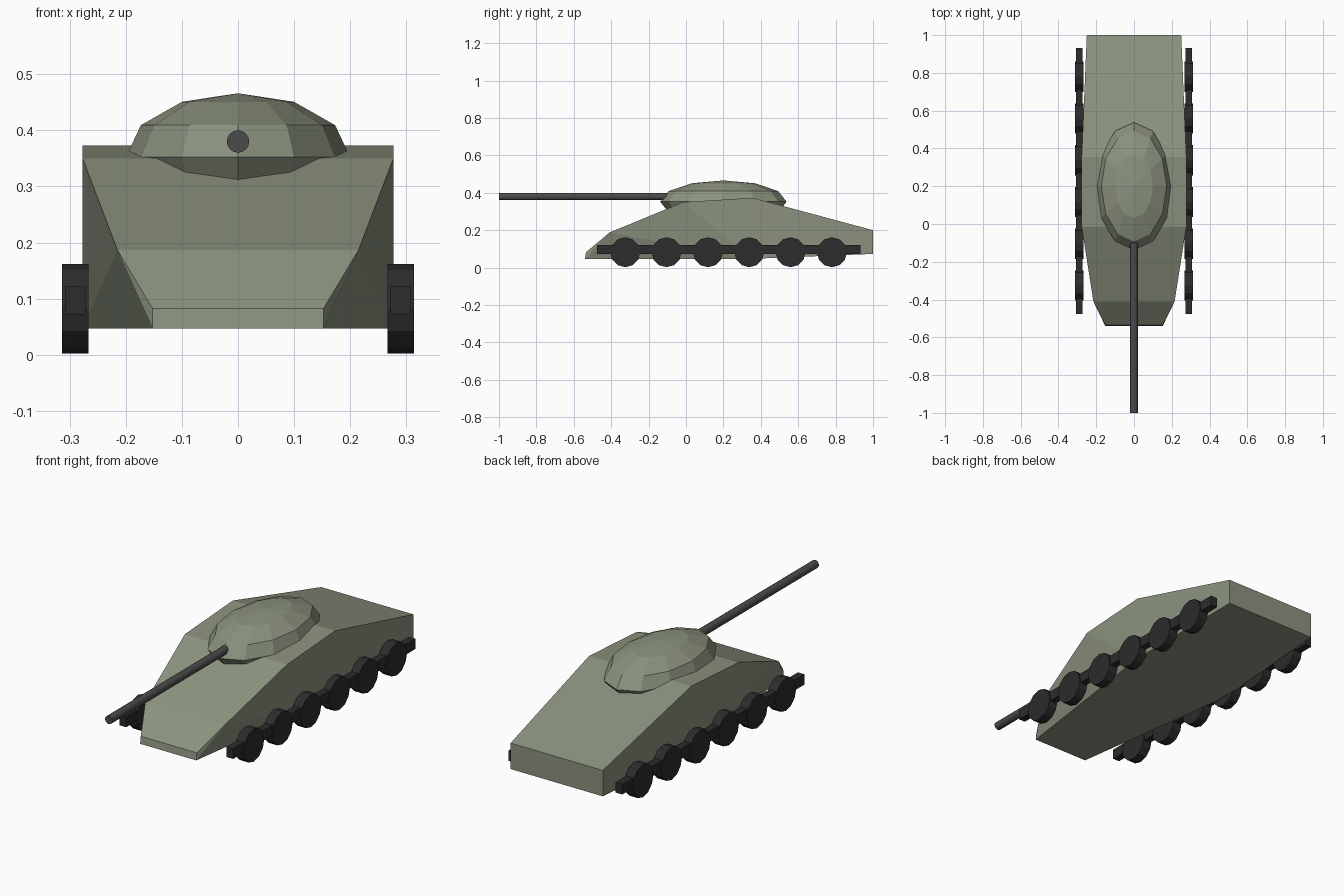
import bpy, bmesh
from math import pi
from mathutils import Matrix

if "Cube" in bpy.data.objects:
    bpy.data.objects.remove(bpy.data.objects["Cube"])


def material(name, color):
    mat = bpy.data.materials.new(name)
    mat.diffuse_color = (*color, 1)
    mat.use_nodes = True
    mat.node_tree.nodes["Principled BSDF"].inputs["Base Color"].default_value = mat.diffuse_color
    return mat


OLIVE = material("olive_paint", (0.26, 0.29, 0.21))
STEEL = material("gun_steel", (0.07, 0.07, 0.07))
RUBBER = material("dark_rubber", (0.025, 0.025, 0.025))


def add_object(name, bm, mat):
    bmesh.ops.recalc_face_normals(bm, faces=bm.faces)
    mesh = bpy.data.meshes.new(name)
    bm.to_mesh(mesh)
    bm.free()
    mesh.materials.append(mat)
    obj = bpy.data.objects.new(name, mesh)
    bpy.context.collection.objects.link(obj)
    return obj


def cylinder(name, radius, depth, sides, matrix, mat):
    bm = bmesh.new()
    bmesh.ops.create_cone(bm, cap_ends=True, segments=sides, radius1=radius,
                          radius2=radius, depth=depth, matrix=matrix)
    return add_object(name, bm, mat)


# Hull: faceted convex body spanned by deck and belly outlines (half x, y, z)
deck = [(0.152, -0.535, 0.082), (0.215, -0.41, 0.187), (0.277, -0.015, 0.35),
        (0.277, 0.355, 0.373), (0.25, 1.0, 0.2)]
belly = [(0.152, -0.54, 0.047), (0.277, 0.355, 0.047), (0.25, 1.0, 0.073)]
bm = bmesh.new()
for x, y, z in deck + belly:
    for side in (-1, 1):
        bm.verts.new((side * x, y, z))
bmesh.ops.convex_hull(bm, input=bm.verts)
bmesh.ops.dissolve_limit(bm, angle_limit=0.01, verts=bm.verts, edges=bm.edges)
add_object("hull", bm, OLIVE)

# Turret: squashed low-poly sphere sunk into the hull
bm = bmesh.new()
bmesh.ops.create_uvsphere(bm, u_segments=12, v_segments=6, radius=1,
                          matrix=Matrix.Translation((0, 0.2, 0.352))
                          @ Matrix.Diagonal((0.2, 0.338, 0.114, 1)))
add_object("turret", bm, OLIVE)

# Gun barrel: starts inside the turret
cylinder("gun_barrel", 0.02, 1.0, 16,
         Matrix.Translation((0, -0.5, 0.38)) @ Matrix.Rotation(pi / 2, 4, 'X'), STEEL)

# Running gear on both sides
for label, side in (("left", -1), ("right", 1)):
    # Track bar
    bm = bmesh.new()
    bmesh.ops.create_cube(bm, size=1,
                          matrix=Matrix.Translation((side * 0.29, 0.228, 0.097))
                          @ Matrix.Diagonal((0.036, 1.41, 0.05, 1)))
    add_object(f"track_{label}", bm, RUBBER)
    # Road wheels
    for i in range(6):
        y = -0.325 + i * 0.221
        cylinder(f"road_wheel_{label}_{i + 1}", 0.08, 0.047, 12,
                 Matrix.Translation((side * 0.29, y, 0.082))
                 @ Matrix.Rotation(pi / 2, 4, 'Y'), RUBBER)
